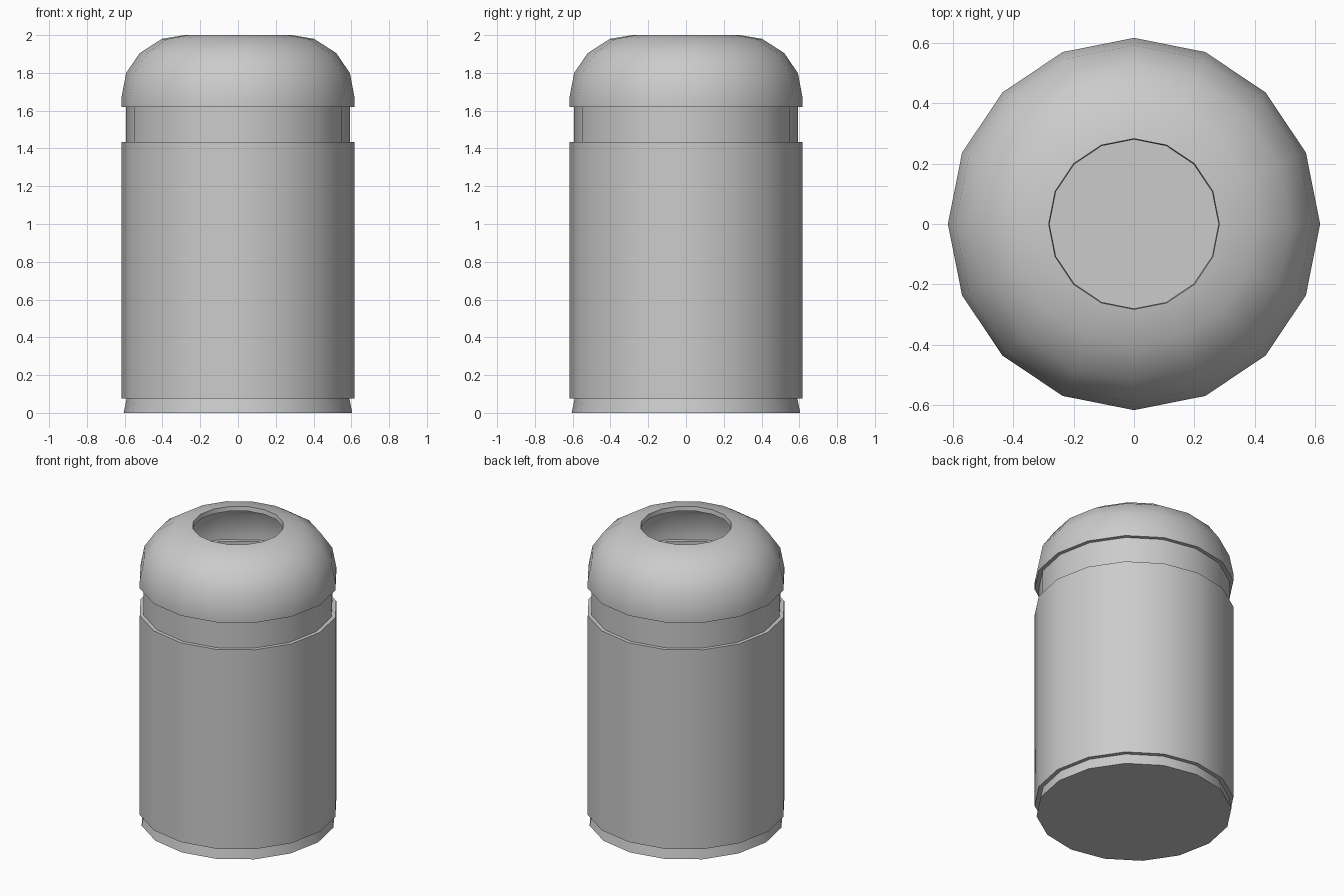
import bpy, bmesh, math

if "Cube" in bpy.data.objects:
    bpy.data.objects.remove(bpy.data.objects["Cube"])

SIDES = 16


def lathe(name, profile, cap_start=False):
    """Revolve (radius, z) points into a 16-sided shell."""
    bm = bmesh.new()
    rings = []
    for r, z in profile:
        rings.append([bm.verts.new((r * math.cos(2 * math.pi * i / SIDES),
                                    r * math.sin(2 * math.pi * i / SIDES), z))
                      for i in range(SIDES)])
    for a, b in zip(rings, rings[1:]):
        for i in range(SIDES):
            j = (i + 1) % SIDES
            bm.faces.new((a[i], a[j], b[j], b[i]))
    if cap_start:
        bm.faces.new(rings[0][::-1])
    mesh = bpy.data.meshes.new(name)
    bm.to_mesh(mesh)
    bm.free()
    obj = bpy.data.objects.new(name, mesh)
    bpy.context.collection.objects.link(obj)
    bpy.ops.object.select_all(action='DESELECT')
    obj.select_set(True)
    bpy.context.view_layer.objects.active = obj
    bpy.ops.object.shade_smooth_by_angle(angle=math.radians(40))
    return obj


# Flared foot with closed bottom
lathe("base", [(0.605, 0.0), (0.59, 0.075)], cap_start=True)

# Main cylinder with its under and upper ledges
lathe("body", [(0.59, 0.075), (0.617, 0.075), (0.617, 1.435), (0.592, 1.435)])

# Recessed band below the lid
lathe("neck", [(0.592, 1.435), (0.592, 1.62)])

# Hollow domed lid with round opening and short inner lip
lathe("lid", [(0.592, 1.62), (0.617, 1.62), (0.617, 1.67), (0.592, 1.80),
              (0.52, 1.905), (0.403, 1.98), (0.283, 2.0), (0.28, 1.97)])
